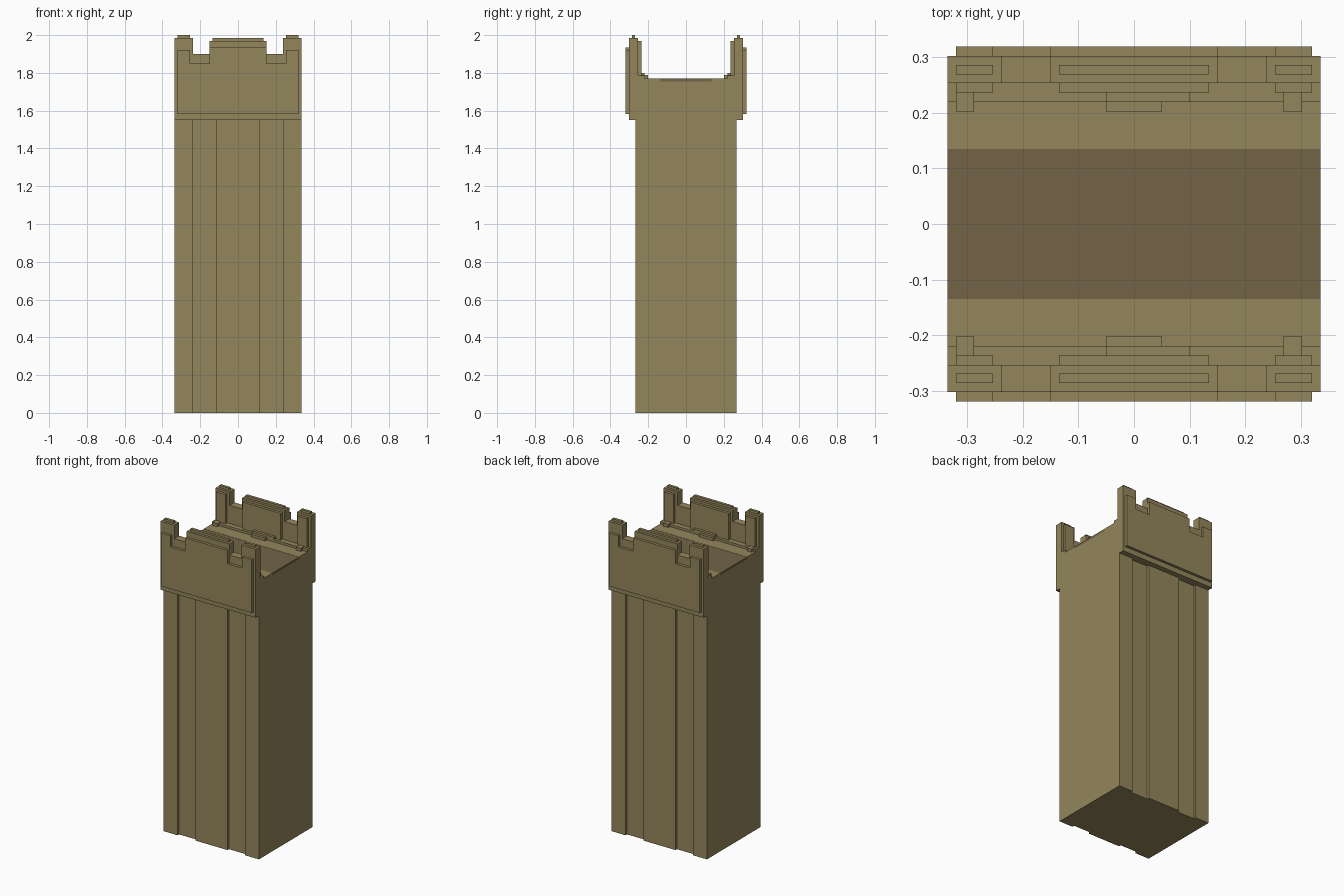
import bpy, bmesh
from mathutils import Vector

if "Cube" in bpy.data.objects:
    bpy.data.objects.remove(bpy.data.objects["Cube"])


def material(name, rgb):
    m = bpy.data.materials.new(name)
    m.diffuse_color = (*rgb, 1)
    m.use_nodes = True
    m.node_tree.nodes["Principled BSDF"].inputs["Base Color"].default_value = m.diffuse_color
    return m


STONE = material("sandstone", (0.296, 0.238, 0.107))
DARK = material("dark_walkway", (0.171, 0.127, 0.061))


def prism(name, pts, axis, a, b, mat=STONE):
    """Extrude a 2D outline along an axis: x uses (y,z), y uses (x,z), z uses (x,y)."""
    def place(p, d):
        return {"x": (d, p[0], p[1]), "y": (p[0], d, p[1]), "z": (p[0], p[1], d)}[axis]
    bm = bmesh.new()
    face = bm.faces.new([bm.verts.new(place(p, a)) for p in pts])
    ext = bmesh.ops.extrude_face_region(bm, geom=[face])
    moved = [g for g in ext["geom"] if isinstance(g, bmesh.types.BMVert)]
    bmesh.ops.translate(bm, verts=moved, vec=Vector(place((0, 0), b - a)))
    bmesh.ops.recalc_face_normals(bm, faces=bm.faces)
    me = bpy.data.meshes.new(name)
    bm.to_mesh(me)
    bm.free()
    me.materials.append(mat)
    ob = bpy.data.objects.new(name, me)
    bpy.context.collection.objects.link(ob)
    return ob


def box(name, x0, x1, y0, y1, z0, z1, mat=STONE):
    return prism(name, [(x0, y0), (x1, y0), (x1, y1), (x0, y1)], "z", z0, z1, mat)


def mirrored(half):
    """Complete an outline given from the left end to the middle."""
    return half + [(-x, z) for x, z in reversed(half)]


# Shaft with two shallow vertical channels on the front and back
W, D, R = 0.335, 0.268, 0.253
edge = mirrored([(-W, -D), (-0.238, -D), (-0.238, -R), (-0.113, -R), (-0.113, -D)])
prism("shaft", edge + [(-x, -y) for x, y in edge], "z", 0, 1.55)

# Head block with a channel for the walkway
prism("head_block", [(-R, 1.55), (R, 1.55), (R, 1.77), (0.135, 1.77), (0.135, 1.755),
                     (-0.135, 1.755), (-0.135, 1.77), (-R, 1.77)], "x", -W, W)
box("walkway", -W, W, -0.135, 0.135, 1.755, 1.769, DARK)

# Battlement outlines
wall = mirrored([(-W, 1.55), (-W, 1.985), (-0.237, 1.985), (-0.237, 1.90),
                 (-0.15, 1.90), (-0.15, 1.97)])
plate = mirrored([(-0.32, 1.583), (-0.32, 1.92), (-0.253, 1.92), (-0.253, 1.85),
                  (-0.15, 1.85), (-0.15, 1.935)])

for side, s in (("front", -1), ("back", 1)):
    def part(name, x0, x1, y0, y1, z0, z1):
        lo, hi = sorted((s * y0, s * y1))
        box(f"{side}_{name}", x0, x1, lo, hi, z0, z1)

    prism(f"{side}_battlement", wall, "y", s * R, s * 0.302)
    prism(f"{side}_outer_plate", plate, "y", s * 0.302, s * 0.319)

    # Caps and inner plates on the three merlons
    for name, x0, x1, top in (("left", -0.32, -0.253, 2.0), ("centre", -0.135, 0.135, 1.985),
                              ("right", 0.253, 0.32, 2.0)):
        part(name + "_cap", x0, x1, 0.269, 0.286, top - 0.015, top)
        part(name + "_inner_plate", x0, x1, 0.236, R, 1.785, top - 0.03)

    # Ledge and loose stones at the foot of the wall
    part("ledge", -W, W, 0.219, R, 1.77, 1.785)
    part("raised_ledge", -0.05, 0.10, 0.219, 0.236, 1.785, 1.80)
    part("centre_stone", -0.05, 0.05, 0.202, 0.219, 1.77, 1.787)
    part("left_stone", -0.32, -0.287, 0.202, 0.236, 1.77, 1.79)
    part("right_stone", 0.268, 0.302, 0.202, 0.236, 1.77, 1.79)
